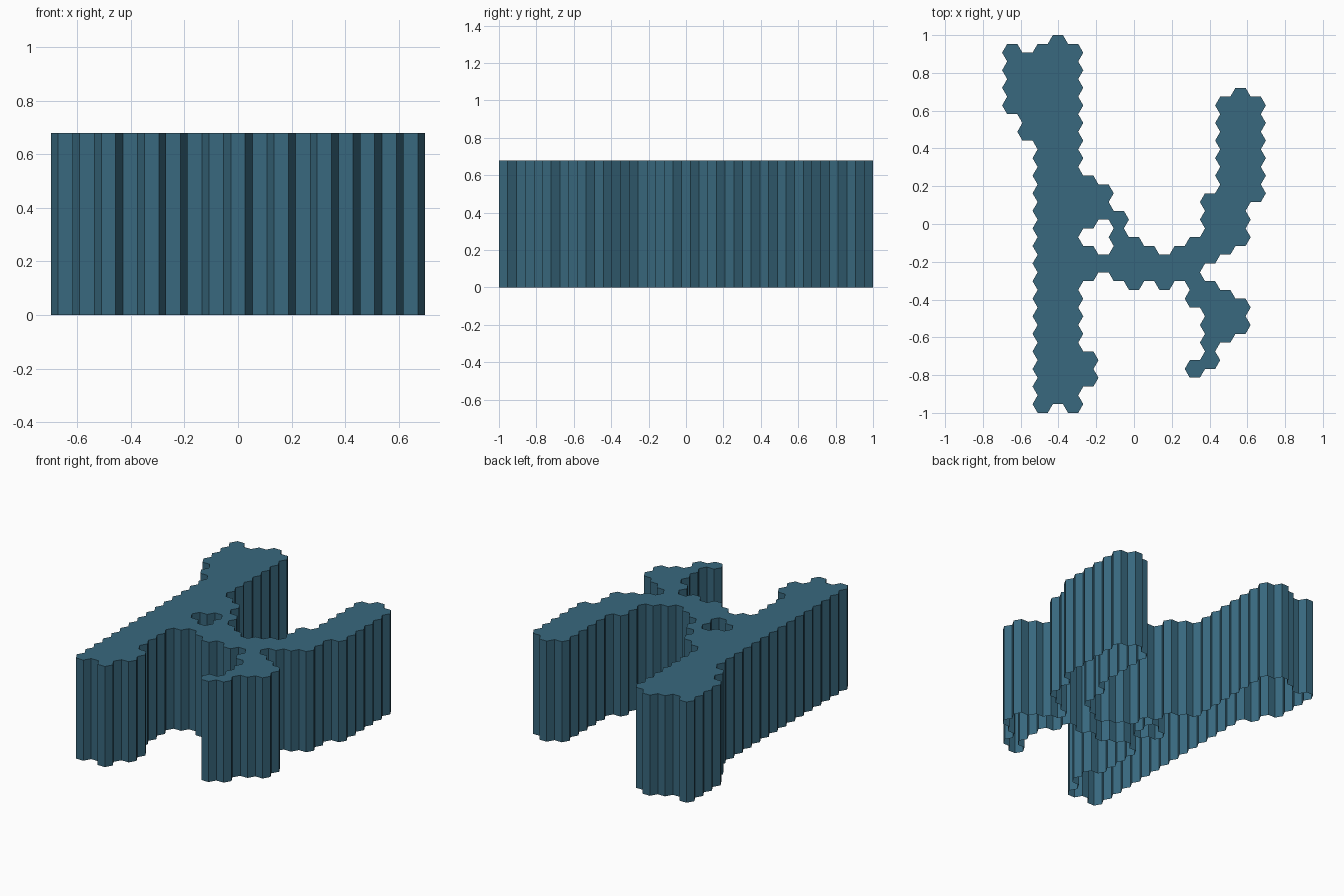
import bpy, bmesh
from math import cos, sin, pi, sqrt

if "Cube" in bpy.data.objects:
    bpy.data.objects.remove(bpy.data.objects["Cube"])

HEIGHT = 0.68
CELL = 2.0 / 21.5            # flat-to-flat height of one hexagon
SIDE = CELL / sqrt(3)

# filled cell runs (first, last) counted from the top, for each column left to right
RUNS = [
    [(0, 3)], [(1, 5)], [(0, 20)], [(0, 20)], [(0, 20)],
    [(8, 10), (12, 13), (18, 19)], [(8, 9), (12, 12)], [(10, 13)],
    [(11, 13)], [(12, 13)], [(12, 13)], [(12, 13)],
    [(11, 14), (18, 18)], [(9, 12), (14, 18)], [(3, 11), (14, 16)],
    [(3, 11), (15, 16)], [(3, 8)],
]

bm = bmesh.new()


def add_cell(col, row):
    cx = (col - 8) * 1.5 * SIDE
    cy = 1.0 - CELL * (row + (0.5 if col % 2 else 1.0))
    bm.faces.new([bm.verts.new((cx + SIDE * cos(k * pi / 3),
                                cy + SIDE * sin(k * pi / 3), HEIGHT))
                  for k in range(6)])


# top surface of hexagonal cells
for col, runs in enumerate(RUNS):
    for first, last in runs:
        for row in range(first, last + 1):
            add_cell(col, row)
bmesh.ops.remove_doubles(bm, verts=bm.verts, dist=0.005)

# outer and inner walls dropped from the outline, open underneath
rim = [e for e in bm.edges if e.is_boundary]
ext = bmesh.ops.extrude_edge_only(bm, edges=rim)
for v in ext["geom"]:
    if isinstance(v, bmesh.types.BMVert):
        v.co.z = 0.0
bmesh.ops.recalc_face_normals(bm, faces=bm.faces)
if max(bm.faces, key=lambda f: f.calc_center_median().z).normal.z < 0:
    bmesh.ops.reverse_faces(bm, faces=bm.faces)

mesh = bpy.data.meshes.new("hex_cell_block")
bm.to_mesh(mesh)
bm.free()
block = bpy.data.objects.new("hex_cell_block", mesh)
bpy.context.collection.objects.link(block)

# slate blue colour
mat = bpy.data.materials.new("slate_blue")
mat.diffuse_color = (0.04, 0.14, 0.21, 1)
mat.use_nodes = True
mat.node_tree.nodes["Principled BSDF"].inputs["Base Color"].default_value = mat.diffuse_color
mesh.materials.append(mat)
